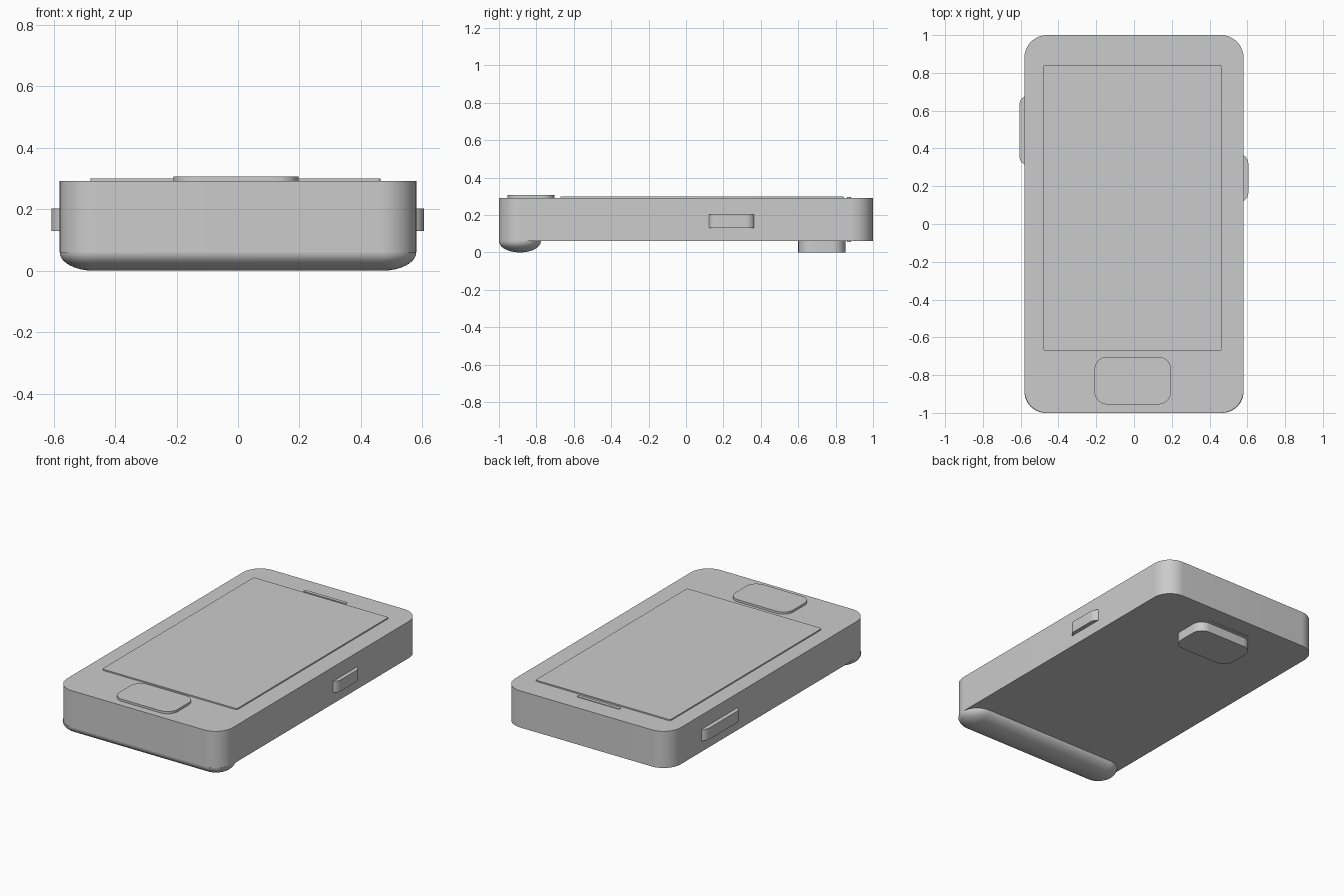
import bpy
import bmesh
from math import pi, sin, cos, radians

cube = bpy.data.objects.get("Cube")
if cube:
    bpy.data.objects.remove(cube, do_unlink=True)

grey = bpy.data.materials.new("plain grey")
grey.use_nodes = True
colour = (0.6, 0.6, 0.6, 1)
grey.diffuse_color = colour
grey.node_tree.nodes["Principled BSDF"].inputs["Base Color"].default_value = colour


def finish(bm, name):
    """Turn a bmesh into a grey object, smooth with sharp edges kept."""
    bmesh.ops.recalc_face_normals(bm, faces=bm.faces)
    mesh = bpy.data.meshes.new(name)
    bm.to_mesh(mesh)
    bm.free()
    obj = bpy.data.objects.new(name, mesh)
    mesh.materials.append(grey)
    bpy.context.collection.objects.link(obj)
    bpy.ops.object.select_all(action='DESELECT')
    obj.select_set(True)
    bpy.context.view_layer.objects.active = obj
    bpy.ops.object.shade_smooth_by_angle(angle=radians(30))
    return obj


def rounded_slab(name, x0, x1, y0, y1, z0, z1, radius, steps=12):
    """Extrude a rectangle with rounded corners from z0 to z1."""
    bm = bmesh.new()
    corners = [(x1 - radius, y1 - radius), (x0 + radius, y1 - radius),
               (x0 + radius, y0 + radius), (x1 - radius, y0 + radius)]
    ring = []
    for quarter, (cx, cy) in enumerate(corners):
        for i in range(steps + 1):
            a = (quarter + i / steps) * pi / 2
            ring.append(bm.verts.new((cx + radius * cos(a), cy + radius * sin(a), z0)))
    base = bm.faces.new(ring)
    top = bmesh.ops.extrude_face_region(bm, geom=[base], use_keep_orig=True)
    verts = [v for v in top["geom"] if isinstance(v, bmesh.types.BMVert)]
    bmesh.ops.translate(bm, verts=verts, vec=(0, 0, z1 - z0))
    return finish(bm, name)


def grip_bar(name, half_length, y, z, radius, depth, steps=12):
    """Lower half of a flattened capsule lying along x."""
    bm = bmesh.new()
    for side in (-1, 1):
        cx = side * (half_length - radius)
        for j in range(steps):
            tilt = j / steps * pi / 2
            r = radius * cos(tilt)
            for i in range(2 * steps + 1):
                a = (i / (2 * steps) - 0.5) * pi
                bm.verts.new((cx + side * r * cos(a), y + r * sin(a), z - depth * sin(tilt)))
        bm.verts.new((cx, y, z - depth))
    bmesh.ops.convex_hull(bm, input=bm.verts)
    return finish(bm, name)


# Main case
rounded_slab("case", -0.58, 0.58, -1, 1, 0.06, 0.292, 0.12, 16)

# Front face details
rounded_slab("screen", -0.48, 0.463, -0.672, 0.843, 0.28, 0.30, 0.01, 4)
rounded_slab("home_button", -0.21, 0.197, -0.955, -0.703, 0.28, 0.306, 0.07)
rounded_slab("earpiece", -0.15, 0.15, 0.86, 0.882, 0.28, 0.296, 0.01, 4)

# Side buttons
rounded_slab("right_side_button", -0.607, -0.45, 0.31, 0.68, 0.13, 0.202, 0.05)
rounded_slab("left_side_button", 0.45, 0.605, 0.115, 0.37, 0.13, 0.202, 0.05)

# Back details
rounded_slab("camera", -0.205, 0.2, 0.6, 0.852, 0, 0.07, 0.07)
rounded_slab("back_slot", -0.15, 0.15, 0.86, 0.882, 0.056, 0.07, 0.01, 4)
grip_bar("grip_bar", 0.58, -0.888, 0.06, 0.112, 0.06)
